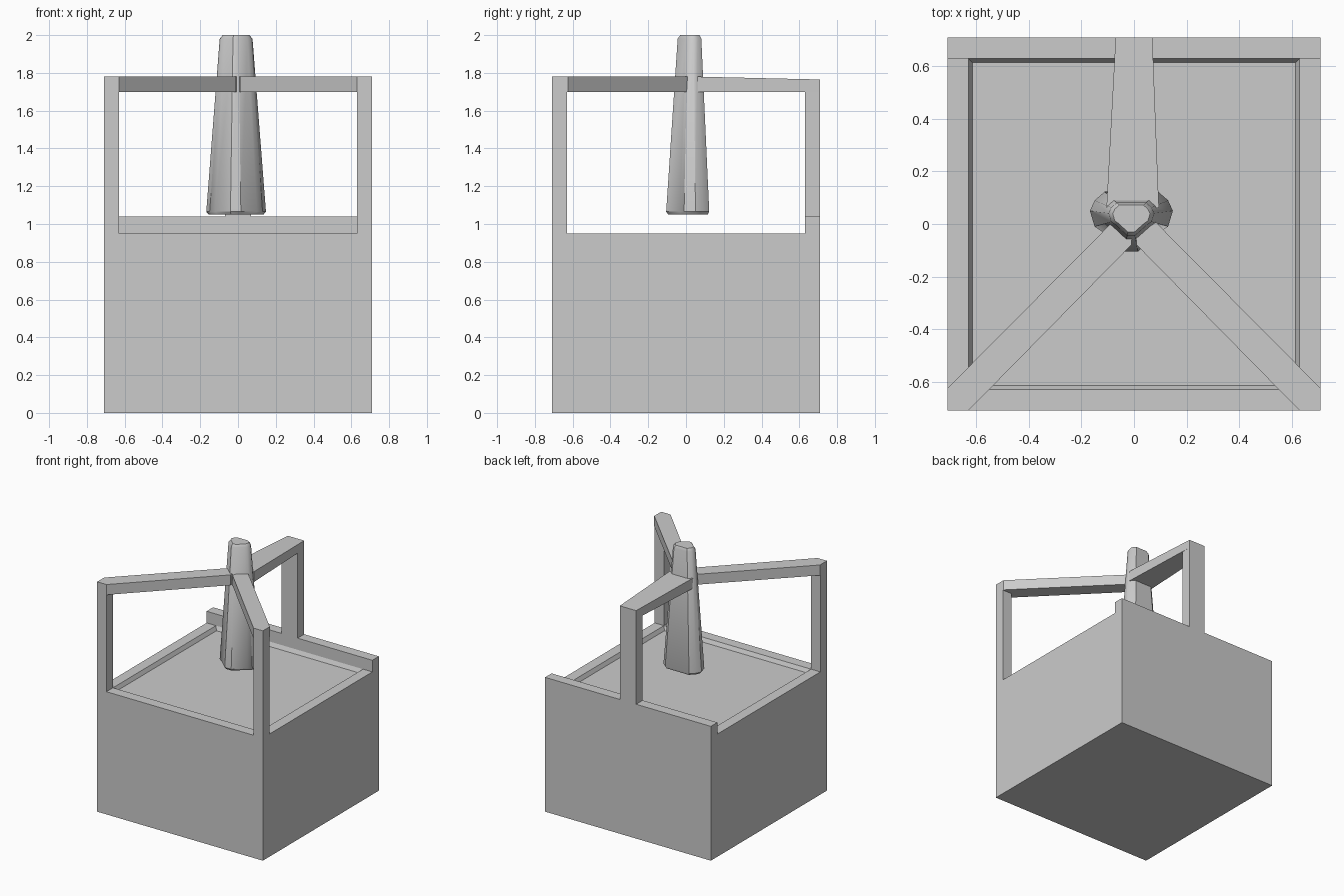
import bpy, bmesh, math

if "Cube" in bpy.data.objects:
    bpy.data.objects.remove(bpy.data.objects["Cube"])


def loft(name, rings, smooth=False):
    """Skin a stack of equal-length point rings and cap both ends."""
    bm = bmesh.new()
    vr = [[bm.verts.new(p) for p in ring] for ring in rings]
    n = len(vr[0])
    for a, b in zip(vr, vr[1:]):
        for i in range(n):
            j = (i + 1) % n
            bm.faces.new((a[i], a[j], b[j], b[i]))
    bm.faces.new(vr[0][::-1])
    bm.faces.new(vr[-1])
    bmesh.ops.recalc_face_normals(bm, faces=bm.faces[:])
    me = bpy.data.meshes.new(name)
    bm.to_mesh(me)
    bm.free()
    ob = bpy.data.objects.new(name, me)
    bpy.context.collection.objects.link(ob)
    if smooth:
        bpy.ops.object.select_all(action='DESELECT')
        ob.select_set(True)
        bpy.context.view_layer.objects.active = ob
        bpy.ops.object.shade_smooth_by_angle(angle=math.radians(35))
    return ob


def rect(x0, x1, y0, y1, z):
    return [(x0, y0, z), (x1, y0, z), (x1, y1, z), (x0, y1, z)]


def box(name, x0, x1, y0, y1, z0, z1):
    return loft(name, [rect(x0, x1, y0, y1, z0), rect(x0, x1, y0, y1, z1)])


def square(r, z):
    return rect(-r, r, -r, r, z)


H, I = 0.71, 0.63            # outer and inner half width
RIM, LOW, HIGH = 0.95, 1.70, 1.78

# block with a shallow tray on top, and the raised back wall
loft("base_block", [square(H, 0), square(H, RIM), square(I, RIM), square(0.615, 0.92)])
box("back_wall", -H, H, I, H, RIM, 1.04)

# front corner posts with diagonal beams to the centre
for s, side in ((-1, "left"), (1, "right")):
    box("front_post_" + side, min(s * H, s * I), max(s * H, s * I), -H, -I, RIM, LOW)
    outline = [(H, -H), (I, -H), (0.01, -0.08), (0.0, 0.05), (0.06, 0.03), (H, -0.625)]
    loft("front_beam_" + side,
         [[(s * x, y, z) for x, y in outline] for z in (LOW, HIGH)])

# back post and the flared, slightly sloping back beam
box("back_post", -0.07, 0.07, I, H, 1.04, LOW)
plan = [(-0.07, H, 1.765), (0.07, H, 1.765), (0.095, 0.06, HIGH), (-0.105, 0.06, HIGH)]
loft("back_beam", [[(x, y, LOW) for x, y, _ in plan], plan])

# hanging tapered spindle with a rounded triangular section
foot = [(-0.04, -0.105), (0.015, -0.105), (0.10, -0.03), (0.13, -0.01), (0.148, 0.05),
        (0.13, 0.09), (0.092, 0.123), (-0.112, 0.123), (-0.15, 0.09), (-0.168, 0.05),
        (-0.15, -0.01), (-0.12, -0.03)]


def section(k, z):
    return [(-0.01 + (x + 0.01) * k, 0.03 + (y - 0.03) * k, z) for x, y in foot]


loft("spindle", [section(0.92, 1.05), section(1.0, 1.065), section(0.55, 1.98),
                 section(0.45, 2.0)], smooth=True)
